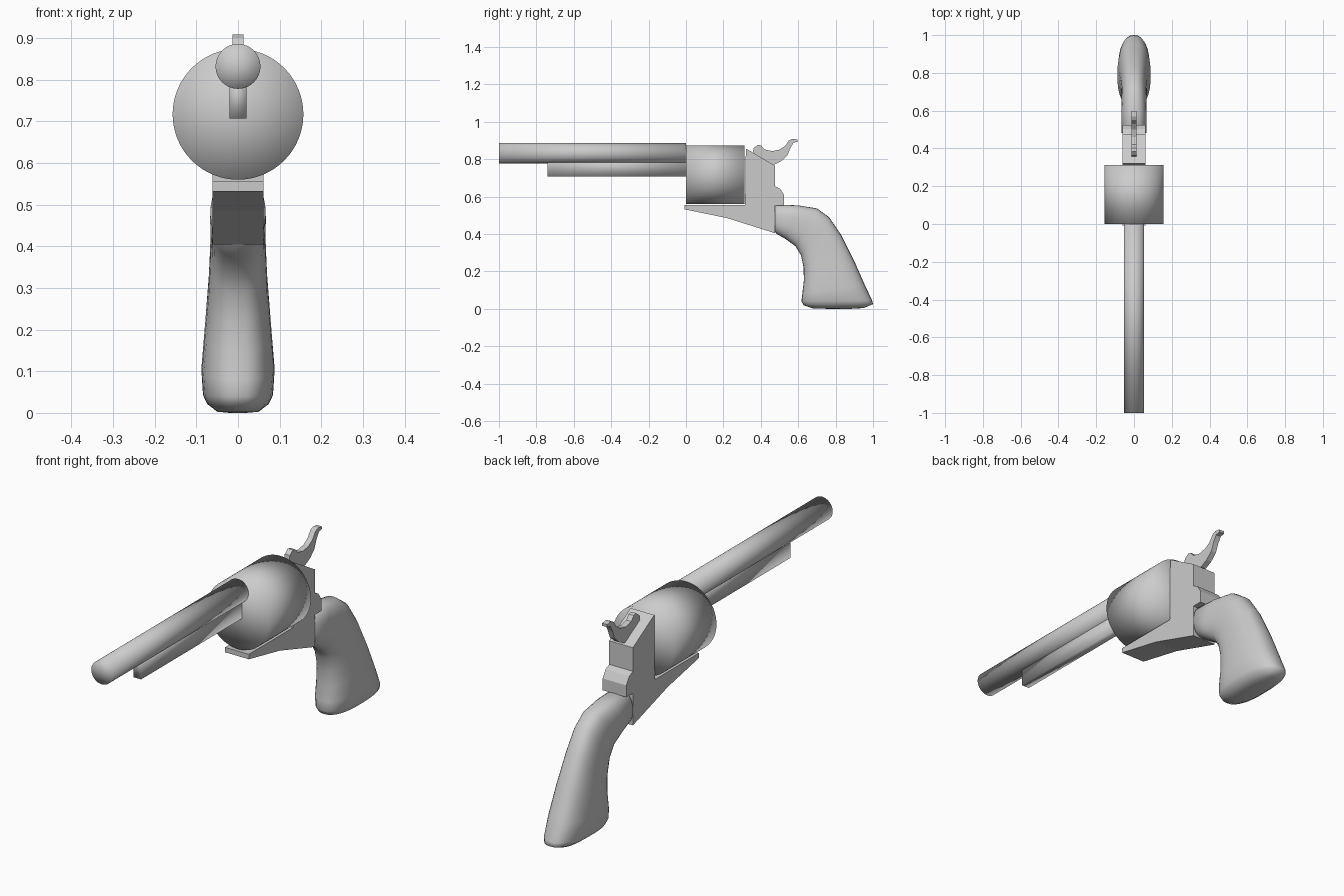
import bpy, bmesh, math
from mathutils import Matrix

if "Cube" in bpy.data.objects:
    bpy.data.objects.remove(bpy.data.objects["Cube"])


def finish(name, bm, smooth=False):
    bmesh.ops.recalc_face_normals(bm, faces=bm.faces[:])
    for f in bm.faces:
        f.smooth = smooth
    me = bpy.data.meshes.new(name)
    bm.to_mesh(me)
    bm.free()
    ob = bpy.data.objects.new(name, me)
    bpy.context.collection.objects.link(ob)
    return ob


def tube(name, radius, y0, y1, z, sides):
    """Solid cylinder along y with fan caps."""
    bm = bmesh.new()
    m = Matrix.Translation((0, (y0 + y1) / 2, z)) @ Matrix.Rotation(math.pi / 2, 4, 'X')
    bmesh.ops.create_cone(bm, cap_ends=True, cap_tris=True, segments=sides,
                          radius1=radius, radius2=radius, depth=y1 - y0, matrix=m)
    return finish(name, bm, True)


def plate(name, profile, half_width, smooth=False):
    """Side profile (y, z) extruded across x."""
    bm = bmesh.new()
    face = bm.faces.new([bm.verts.new((-half_width, y, z)) for y, z in profile])
    ext = bmesh.ops.extrude_face_region(bm, geom=[face])
    for v in ext['geom']:
        if isinstance(v, bmesh.types.BMVert):
            v.co.x = half_width
    return finish(name, bm, smooth)


def loft(name, sections, sides=32, power=2.5):
    """Skin superellipse sections, each (front y, z, back y, z, half width)."""
    bm = bmesh.new()
    rings = []
    for fy, fz, by, bz, w in sections:
        ring = []
        for i in range(sides):
            a = 2 * math.pi * i / sides
            c, s = math.cos(a), math.sin(a)
            u = math.copysign(abs(c) ** (2 / power), c) * 0.5 + 0.5
            x = math.copysign(abs(s) ** (2 / power), s) * w
            ring.append(bm.verts.new((x, fy + (by - fy) * u, fz + (bz - fz) * u)))
        rings.append(ring)
    for r0, r1 in zip(rings, rings[1:]):
        for i in range(sides):
            j = (i + 1) % sides
            bm.faces.new((r0[i], r0[j], r1[j], r1[i]))
    bm.faces.new(rings[0])
    bm.faces.new(rings[-1])
    return finish(name, bm, True)


# Barrel and drum
tube("barrel", 0.054, -1.0, 0.0, 0.832, 32)
tube("drum", 0.157, 0.0, 0.312, 0.717, 64)

# Ejector housing under the barrel
plate("ejector_housing", [(-0.74, 0.707), (0.0, 0.707), (0.0, 0.81), (-0.74, 0.81)], 0.02, True)

# Frame with recoil shield and rear step
plate("frame", [(-0.008, 0.555), (-0.008, 0.532), (0.22, 0.485), (0.477, 0.404),
                (0.477, 0.553), (0.525, 0.553), (0.525, 0.608), (0.503, 0.642),
                (0.477, 0.655), (0.477, 0.765), (0.32, 0.857), (0.316, 0.555)], 0.061)

# Hammer
plate("hammer", [(0.355, 0.82), (0.362, 0.86), (0.385, 0.877), (0.402, 0.873),
                 (0.42, 0.852), (0.46, 0.843), (0.5, 0.851), (0.53, 0.871),
                 (0.55, 0.9), (0.57, 0.909), (0.597, 0.905), (0.597, 0.893),
                 (0.575, 0.888), (0.558, 0.86), (0.542, 0.82), (0.51, 0.79),
                 (0.475, 0.772), (0.45, 0.765)], 0.013)

# Grip
loft("grip", [(0.477, 0.412, 0.477, 0.55, 0.058),
              (0.482, 0.402, 0.486, 0.557, 0.066),
              (0.53, 0.375, 0.60, 0.553, 0.067),
              (0.585, 0.335, 0.70, 0.537, 0.066),
              (0.615, 0.285, 0.765, 0.49, 0.067),
              (0.629, 0.22, 0.83, 0.395, 0.071),
              (0.63, 0.15, 0.90, 0.255, 0.08),
              (0.622, 0.08, 0.955, 0.13, 0.088),
              (0.617, 0.04, 0.995, 0.045, 0.084),
              (0.63, 0.018, 1.0, 0.025, 0.074),
              (0.68, 0.002, 0.95, 0.004, 0.05),
              (0.76, 0.0, 0.88, 0.0, 0.02)])
